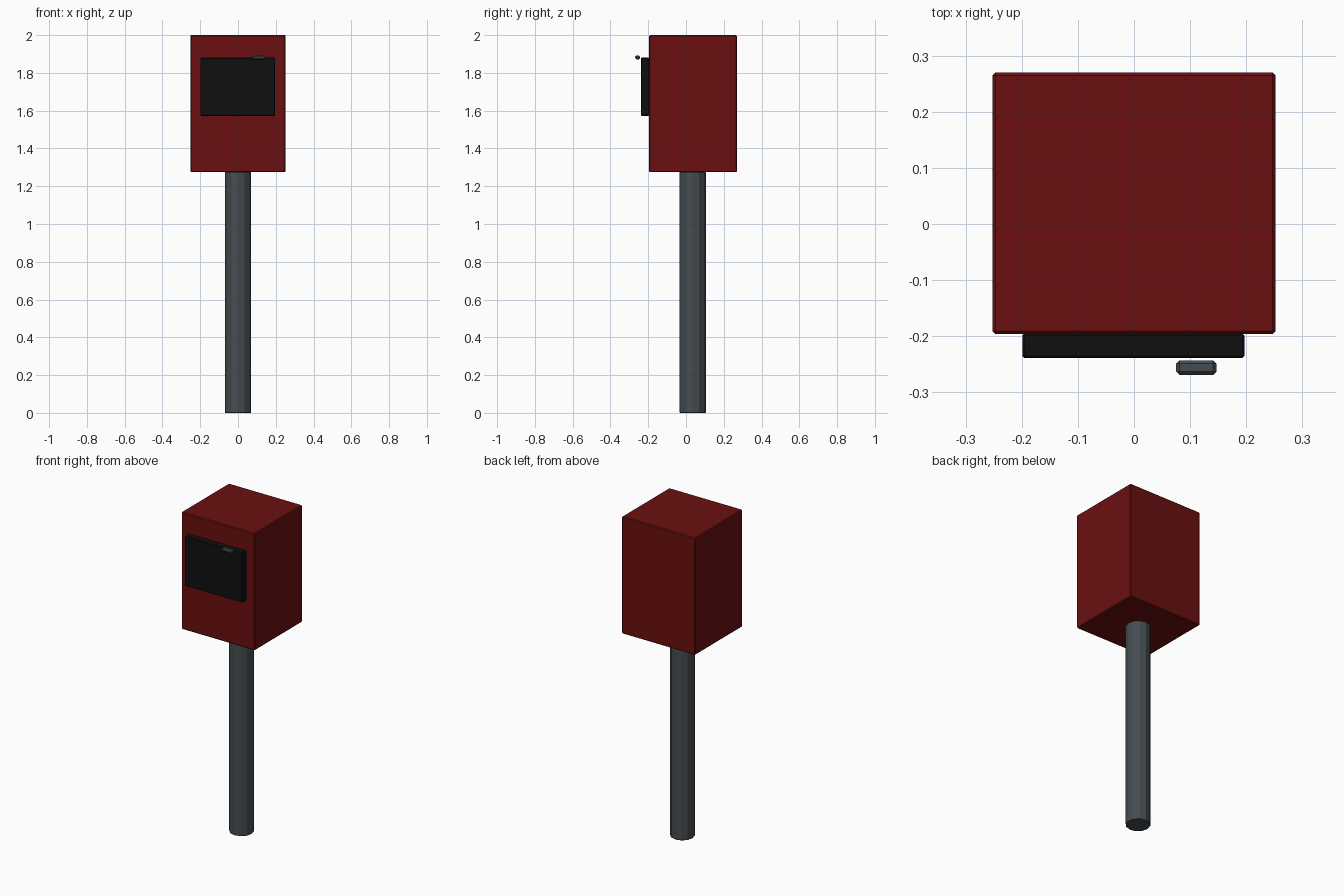
import bpy

if "Cube" in bpy.data.objects:
    bpy.data.objects.remove(bpy.data.objects["Cube"])


def material(name, rgb):
    m = bpy.data.materials.new(name)
    m.diffuse_color = (*rgb, 1.0)
    m.use_nodes = True
    m.node_tree.nodes["Principled BSDF"].inputs["Base Color"].default_value = m.diffuse_color
    return m


RED = material("dark red paint", (0.145, 0.005, 0.005))
BLACK = material("black plastic", (0.005, 0.005, 0.005))
GREY = material("grey metal", (0.06, 0.072, 0.08))


def finish(obj, name, mat, bevel):
    obj.name = name
    obj.data.materials.append(mat)
    mod = obj.modifiers.new("edge_bevel", 'BEVEL')
    mod.width = bevel
    mod.segments = 1
    mod.limit_method = 'ANGLE'
    mod.angle_limit = 1.0
    return obj


def box(name, lo, hi, mat, bevel):
    """Box between two opposite corners, with chamfered edges."""
    bpy.ops.mesh.primitive_cube_add(
        size=1, location=[(a + b) / 2 for a, b in zip(lo, hi)])
    obj = bpy.context.object
    obj.scale = [b - a for a, b in zip(lo, hi)]
    bpy.ops.object.transform_apply(location=False, rotation=False, scale=True)
    return finish(obj, name, mat, bevel)


# Cabinet on top of the post
box("cabinet", (-0.252, -0.196, 1.274), (0.252, 0.27, 2.0), RED, 0.005)

# Door panel on the front, with its small pull floating just ahead of it
box("door_panel", (-0.199, -0.239, 1.572), (0.197, -0.195, 1.881), BLACK, 0.004)
box("door_pull", (0.075, -0.269, 1.872), (0.147, -0.243, 1.892), GREY, 0.006)

# Round post, ending at the underside of the cabinet
bpy.ops.mesh.primitive_cylinder_add(vertices=12, radius=0.07, depth=1.276,
                                    location=(0, 0.035, 0.638))
finish(bpy.context.object, "post", GREY, 0.003)
